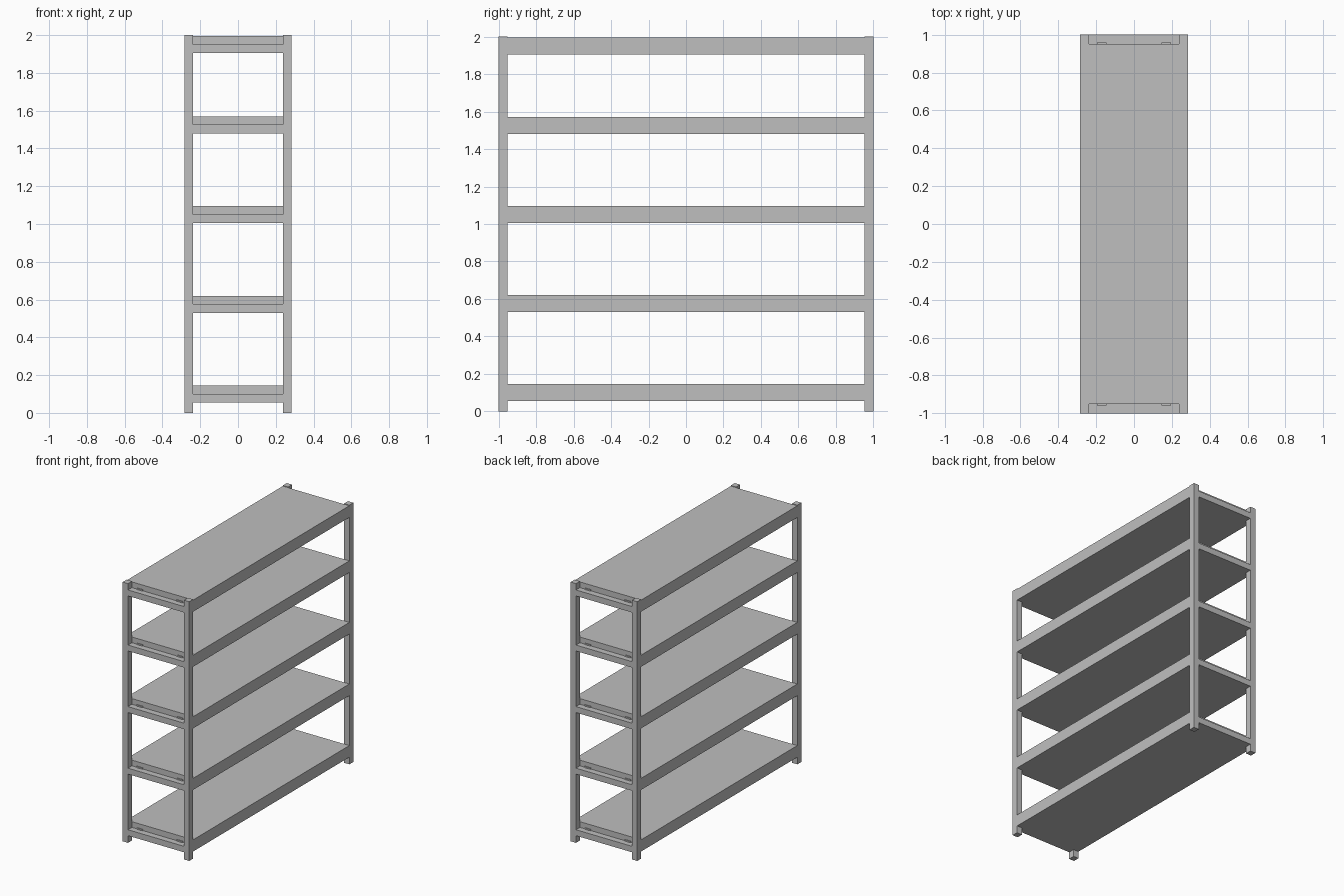
import bpy
import bmesh

cube = bpy.data.objects.get("Cube")
if cube:
    bpy.data.objects.remove(cube, do_unlink=True)

# Single painted metal colour
grey = bpy.data.materials.new("light grey metal")
grey.use_nodes = True
colour = (0.52, 0.52, 0.52, 1)
grey.diffuse_color = colour
grey.node_tree.nodes["Principled BSDF"].inputs["Base Color"].default_value = colour


def box(name, x, y, z):
    """Make a box from its (low, high) range on each axis."""
    bm = bmesh.new()
    bmesh.ops.create_cube(bm, size=1)
    for v in bm.verts:
        v.co = [r[0] if c < 0 else r[1] for c, r in zip(v.co, (x, y, z))]
    mesh = bpy.data.meshes.new(name)
    bm.to_mesh(mesh)
    bm.free()
    mesh.materials.append(grey)
    obj = bpy.data.objects.new(name, mesh)
    bpy.context.collection.objects.link(obj)
    return obj


def mirrored(low, high, side):
    return tuple(sorted((low * side, high * side)))


HALF_W, HALF_L, POST = 0.284, 1.0, 0.045
INNER_W, INNER_L = HALF_W - POST, 0.952
BEAM_H, RAIL_H, SHEET = 0.09, 0.046, 0.004
SIDES = {"right": -1, "left": 1}
ENDS = {"front": -1, "back": 1}

# Corner posts
for side, sx in SIDES.items():
    for end, sy in ENDS.items():
        box(f"{end}_{side}_post", mirrored(INNER_W, HALF_W, sx),
            mirrored(INNER_L, HALF_L, sy), (0, 2))

for level, base in enumerate((0.055, 0.53, 1.005, 1.48, 1.905), 1):
    top = base + BEAM_H
    length = (-INNER_L, INNER_L)
    # Shelf panel with a thin top sheet lapping over the beams
    box(f"shelf_panel_{level}", (-INNER_W, INNER_W), length, (base, top - SHEET))
    box(f"shelf_sheet_{level}", (-HALF_W, HALF_W), length, (top - SHEET, top))
    # Long side beams
    for side, sx in SIDES.items():
        box(f"{side}_beam_{level}", mirrored(INNER_W, HALF_W, sx), length,
            (base, top - SHEET))
    # Low end rails with small clips against the shelf edge
    for end, sy in ENDS.items():
        box(f"{end}_rail_{level}", (-INNER_W, INNER_W),
            mirrored(INNER_L, HALF_L, sy), (base, base + RAIL_H))
        for side, sx in SIDES.items():
            box(f"{end}_{side}_clip_{level}", mirrored(0.145, 0.195, sx),
                mirrored(INNER_L, INNER_L + 0.006, sy),
                (base + RAIL_H, base + RAIL_H + 0.01))
